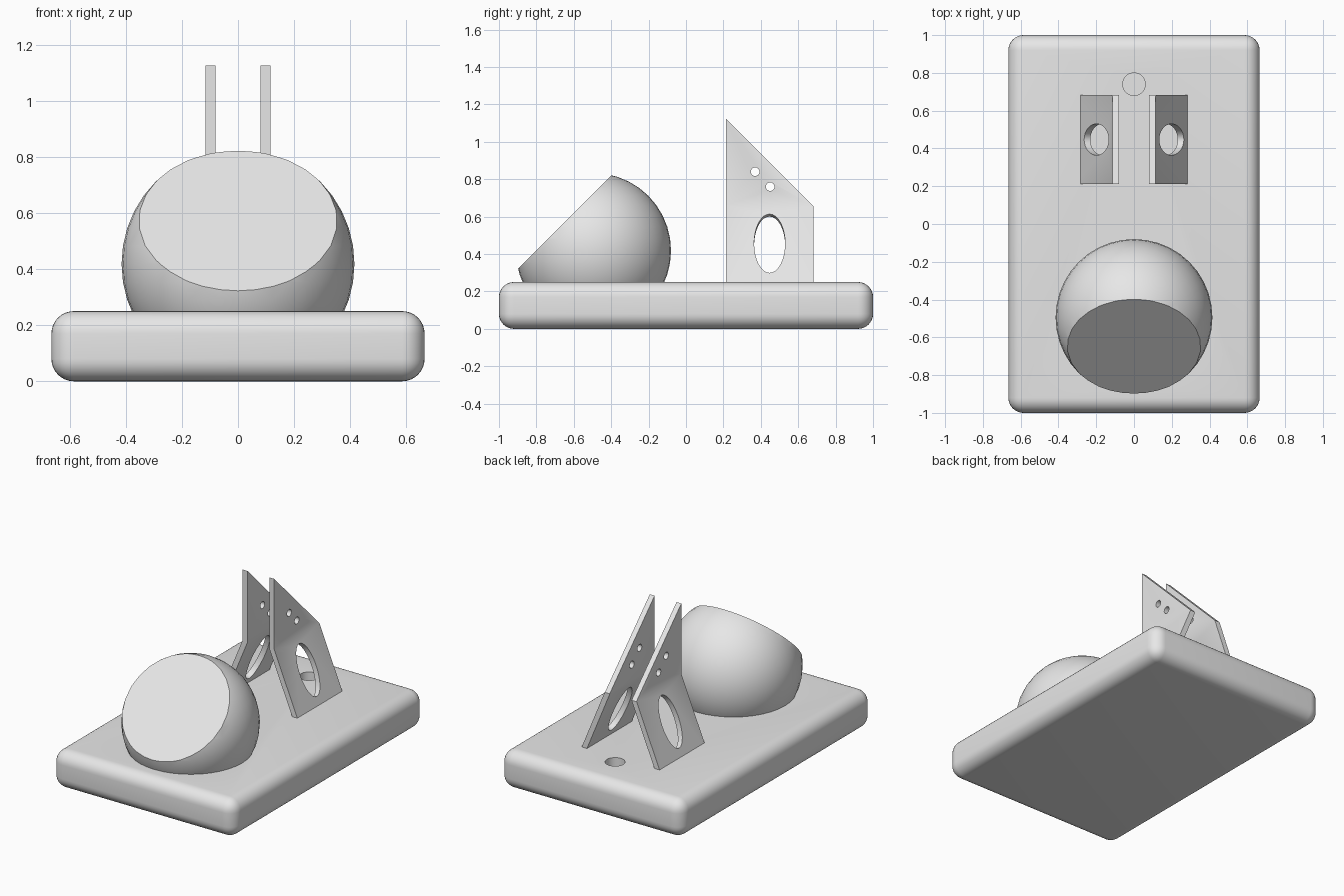
import bpy, bmesh, math
from mathutils import Matrix, Vector

cube = bpy.data.objects.get("Cube")
if cube:
    bpy.data.objects.remove(cube, do_unlink=True)

grey = bpy.data.materials.new("light_grey")
grey.use_nodes = True
grey.diffuse_color = (0.8, 0.8, 0.8, 1)
grey.node_tree.nodes["Principled BSDF"].inputs["Base Color"].default_value = (0.8, 0.8, 0.8, 1)


def make_object(name, bm):
    bmesh.ops.recalc_face_normals(bm, faces=bm.faces)
    mesh = bpy.data.meshes.new(name)
    bm.to_mesh(mesh)
    bm.free()
    mesh.materials.append(grey)
    obj = bpy.data.objects.new(name, mesh)
    bpy.context.collection.objects.link(obj)
    return obj


def activate(obj):
    bpy.ops.object.select_all(action='DESELECT')
    obj.select_set(True)
    bpy.context.view_layer.objects.active = obj


def cut(obj, bm):
    """Subtract a temporary cutter from an object."""
    cutter = make_object("cutter", bm)
    cutter.hide_render = True
    mod = obj.modifiers.new("cut", 'BOOLEAN')
    mod.operation = 'DIFFERENCE'
    mod.solver = 'EXACT'
    mod.object = cutter
    activate(obj)
    bpy.ops.object.modifier_apply(modifier=mod.name)
    bpy.data.objects.remove(cutter, do_unlink=True)


def cylinder(center, rx, ry, depth, tilt=0.0):
    """Elliptical cylinder whose axis leans from z towards x."""
    bm = bmesh.new()
    bmesh.ops.create_cone(bm, cap_ends=True, segments=32, radius1=1, radius2=1, depth=depth)
    bm.transform(Matrix.Translation(center) @ Matrix.Rotation(tilt, 4, 'Y')
                 @ Matrix.Diagonal((rx, ry, 1, 1)))
    return bm


def sphere(bm, radius):
    bmesh.ops.create_uvsphere(bm, u_segments=40, v_segments=20, radius=radius,
                              matrix=Matrix.Translation(bowl_center))


def smooth(obj):
    activate(obj)
    bpy.ops.object.shade_smooth_by_angle(angle=math.radians(30))


# Slab with rounded edges
bowl_center = Vector((0, -0.495, 0.418))
bm = bmesh.new()
bmesh.ops.create_cube(bm, size=1, matrix=Matrix.Translation((0, 0, 0.125))
                      @ Matrix.Diagonal((1.33, 2, 0.25, 1)))
bmesh.ops.bevel(bm, geom=bm.edges[:], offset=0.08, segments=8, profile=0.5, affect='EDGES')
base = make_object("base", bm)

# Hollow under the bowl and round socket at the back
bm = bmesh.new()
sphere(bm, 0.407)
cut(base, bm)
cut(base, cylinder((0, 0.74, 0.25), 0.06, 0.06, 0.12))
smooth(base)

# Bowl: two nested spheres sliced at a slant and joined by a rim
bm = bmesh.new()
sphere(bm, 0.415)
sphere(bm, 0.397)
bmesh.ops.bisect_plane(bm, geom=bm.verts[:] + bm.edges[:] + bm.faces[:],
                       plane_co=(0, -0.4, 0.82), plane_no=(0, -1, 1), clear_outer=True)
bmesh.ops.bridge_loops(bm, edges=[e for e in bm.edges if e.is_boundary])
bowl = make_object("bowl", bm)
smooth(bowl)

# Bent bracket: upright plate on a splayed leg, sliced along its sloping top
front, back = 0.213, 0.682
bm = bmesh.new()
profile = [(0.08, 1.2), (0.115, 1.2), (0.115, 0.66), (0.305, 0.2), (0.267, 0.2), (0.08, 0.653)]
face = bm.faces.new([bm.verts.new((x, front, z)) for x, z in profile])
side = bmesh.ops.extrude_face_region(bm, geom=[face])["geom"]
bmesh.ops.translate(bm, vec=(0, back - front, 0),
                    verts=[v for v in side if isinstance(v, bmesh.types.BMVert)])
bmesh.ops.bisect_plane(bm, geom=bm.verts[:] + bm.edges[:] + bm.faces[:],
                       plane_co=(0, front, 1.125), plane_no=(0, 1, 1), clear_outer=True)
bmesh.ops.holes_fill(bm, edges=[e for e in bm.edges if e.is_boundary])
brackets = make_object("brackets", bm)

# Oval leg opening and two small bolt holes
cut(brackets, cylinder((0.2, 0.447, 0.457), 0.17, 0.083, 0.15, math.radians(67.5)))
for y, z in ((0.37, 0.84), (0.45, 0.76)):
    cut(brackets, cylinder((0.1, y, z), 0.023, 0.023, 0.15, math.radians(90)))
smooth(brackets)

# Matching bracket on the other side
mirror = brackets.modifiers.new("mirror", 'MIRROR')
mirror.use_clip = False
mirror.use_mirror_merge = False
